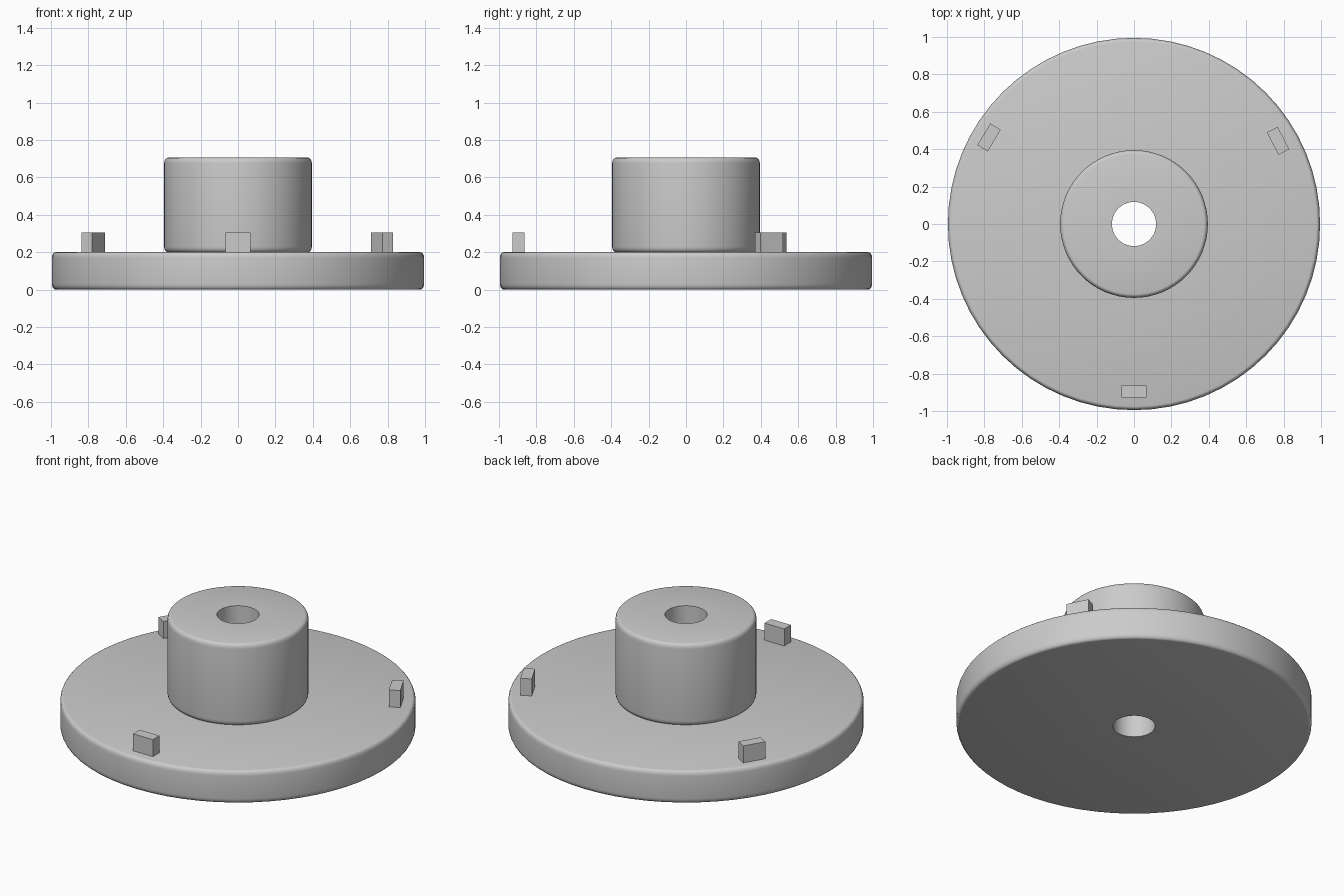
import bpy, bmesh, math
from mathutils import Matrix

old = bpy.data.objects.get("Cube")
if old:
    bpy.data.objects.remove(old)

grey = bpy.data.materials.new("plain grey")
grey.use_nodes = True
GREY = (0.6, 0.6, 0.6, 1)
grey.diffuse_color = GREY
grey.node_tree.nodes["Principled BSDF"].inputs["Base Color"].default_value = GREY

SEGMENTS = 64
BORE = 0.118


def finish(name, bm, smooth):
    bmesh.ops.recalc_face_normals(bm, faces=bm.faces)
    mesh = bpy.data.meshes.new(name)
    bm.to_mesh(mesh)
    bm.free()
    mesh.materials.append(grey)
    obj = bpy.data.objects.new(name, mesh)
    bpy.context.collection.objects.link(obj)
    if smooth:
        bpy.ops.object.select_all(action="DESELECT")
        obj.select_set(True)
        bpy.context.view_layer.objects.active = obj
        bpy.ops.object.shade_smooth_by_angle(angle=math.radians(32))
    return obj


def rounded_ring(name, radius, bottom, top, inset, drop):
    """Revolve a bored disc with softly rounded outer rims."""
    arc = [(math.sin(a), math.cos(a)) for a in (math.pi / 2 * i / 4 for i in range(5))]
    rim = [(radius - inset + inset * s, top - drop + drop * c) for s, c in arc]
    lower = [(r, bottom + top - z) for r, z in reversed(rim)]
    profile = [(BORE, top)] + rim + lower + [(BORE, bottom)]
    bm = bmesh.new()
    verts = [bm.verts.new((r, 0, z)) for r, z in profile]
    edges = [bm.edges.new((v, verts[i - 1])) for i, v in enumerate(verts)]
    bmesh.ops.spin(bm, geom=verts + edges, cent=(0, 0, 0), axis=(0, 0, 1),
                   angle=math.tau, steps=SEGMENTS, use_merge=True)
    bmesh.ops.remove_doubles(bm, verts=bm.verts, dist=0.0001)
    return finish(name, bm, True)


# Wide base plate and central hub, sharing one bore
rounded_ring("base_disc", 0.995, 0, 0.2, 0.02, 0.03)
rounded_ring("hub", 0.395, 0.2, 0.705, 0.02, 0.03)

# Three small lugs near the rim
lugs = {"front_lug": (0, -0.895, 0), "left_lug": (0.77, 0.445, 117),
        "right_lug": (-0.775, 0.463, 59)}
for name, (x, y, turn) in lugs.items():
    bm = bmesh.new()
    place = (Matrix.Translation((x, y, 0.245))
             @ Matrix.Rotation(math.radians(turn), 4, "Z")
             @ Matrix.Diagonal((0.135, 0.065, 0.12, 1)))
    bmesh.ops.create_cube(bm, size=1, matrix=place)
    finish(name, bm, False)
